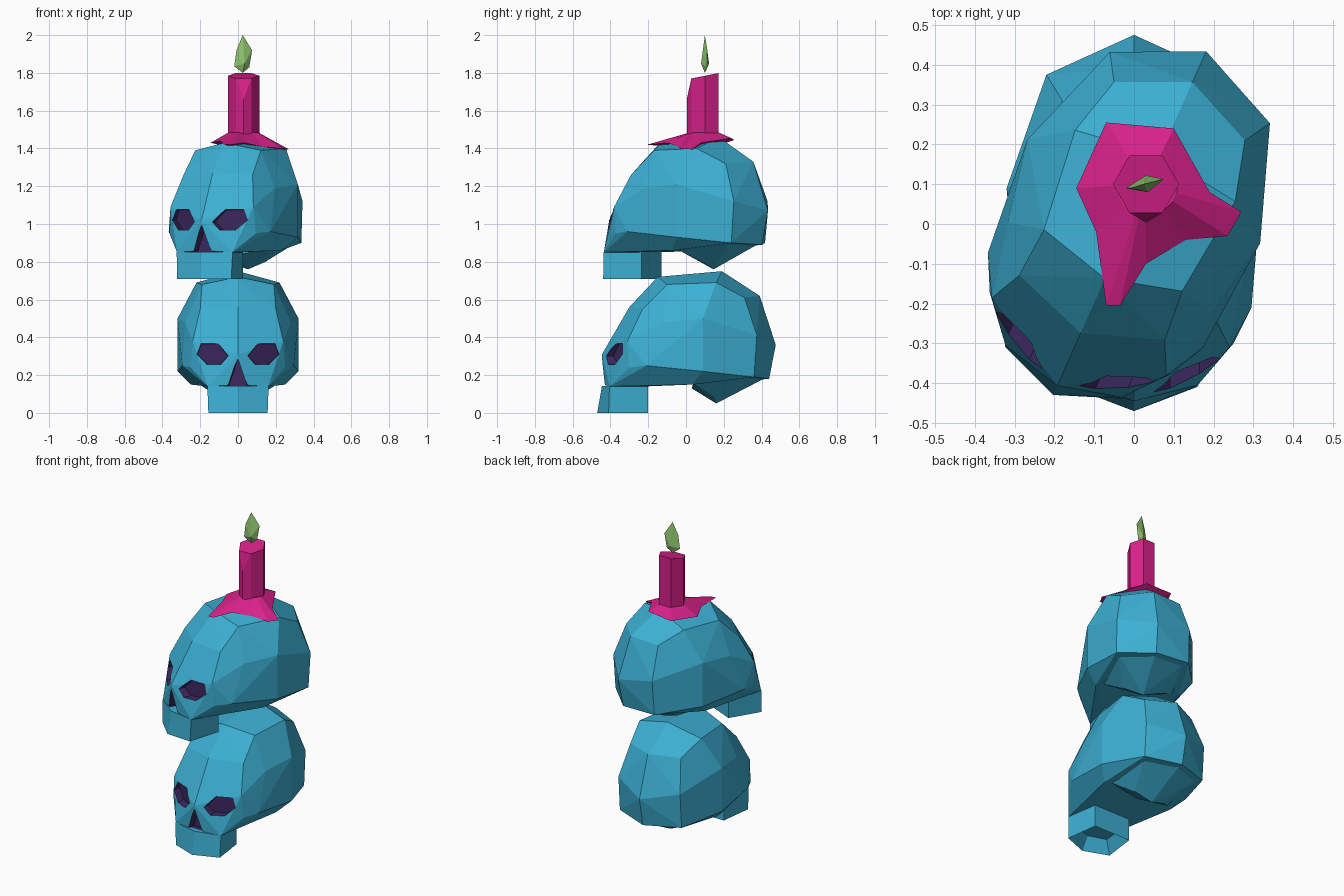
import bpy, bmesh, math
from mathutils import Vector

if "Cube" in bpy.data.objects:
    bpy.data.objects.remove(bpy.data.objects["Cube"])


def material(name, rgb):
    m = bpy.data.materials.new(name)
    m.diffuse_color = (*rgb, 1)
    m.use_nodes = True
    m.node_tree.nodes["Principled BSDF"].inputs["Base Color"].default_value = m.diffuse_color
    return m


BONE = material("blue bone", (0.045, 0.43, 0.65))
SOCKET = material("dark purple", (0.045, 0.021, 0.114))
WAX = material("pink wax", (0.68, 0.015, 0.25))
FLAME = material("green flame", (0.28, 0.56, 0.16))


def add_object(name, bm, *mats):
    bmesh.ops.recalc_face_normals(bm, faces=bm.faces)
    me = bpy.data.meshes.new(name)
    bm.to_mesh(me)
    bm.free()
    for m in mats:
        me.materials.append(m)
    ob = bpy.data.objects.new(name, me)
    bpy.context.collection.objects.link(ob)
    return ob


def mirrored(points):
    return points + [(-x, y, z) for x, y, z in points if x > 0]


def hull(points):
    bm = bmesh.new()
    for p in points:
        bm.verts.new(p)
    res = bmesh.ops.convex_hull(bm, input=bm.verts[:])
    loose = [v for v in bm.verts if not v.link_faces]
    bmesh.ops.delete(bm, geom=loose, context='VERTS')
    bmesh.ops.dissolve_limit(bm, angle_limit=math.radians(3),
                             verts=bm.verts[:], edges=bm.edges[:])
    return bm


def prism(bm, front, back, index=0):
    """Closed solid between two rings with equal point counts."""
    a = [bm.verts.new(p) for p in front]
    b = [bm.verts.new(p) for p in back]
    n = len(a)
    faces = [bm.faces.new(a), bm.faces.new(b[::-1])]
    faces += [bm.faces.new((a[i], b[i], b[(i + 1) % n], a[(i + 1) % n])) for i in range(n)]
    for f in faces:
        f.material_index = index
    return faces


# Cranium and face: half the corner points, mirrored
head_points = mirrored([
    # midline from face over the crown to the back
    (0, -0.44, 0.15), (0, -0.445, 0.31), (0, -0.30, 0.56), (0, -0.15, 0.72),
    (0, 0.19, 0.75), (0, 0.39, 0.62), (0, 0.475, 0.36), (0, 0.44, 0.18),
    # crown and forehead
    (0.19, -0.10, 0.68), (0.22, 0.16, 0.69), (0.18, 0.31, 0.61), (0.20, -0.23, 0.55),
    # sides and back
    (0.28, -0.12, 0.48), (0.32, 0.09, 0.50), (0.32, 0.09, 0.22),
    (0.22, 0.375, 0.41), (0.22, 0.36, 0.19), (0.25, 0.03, 0.15),
    # brow, cheek and upper jaw
    (0.24, -0.31, 0.38), (0.295, -0.21, 0.25), (0.25, -0.30, 0.24),
    (0.16, -0.405, 0.14), (0.13, -0.22, 0.14)])
skull = add_object("lower_skull", hull(head_points), BONE, SOCKET)

# Eye and nose sockets, cut into the face
eye = [(0.04, 0.30), (0.10, 0.375), (0.205, 0.375), (0.23, 0.31), (0.17, 0.25), (0.085, 0.25)]
nose = [(0, 0.285), (0.07, 0.142), (-0.07, 0.142)]
bm = bmesh.new()
for s in (1, -1):
    prism(bm, [(s * x, -0.6, z) for x, z in eye],
          [(s * (0.13 + (x - 0.13) * 0.85), -0.405 + 0.5 * x, 0.31 + (z - 0.31) * 0.85)
           for x, z in eye], 1)
prism(bm, [(x, -0.6, z) for x, z in nose], [(x * 0.7, -0.385, z) for x, z in nose], 1)
cutter = add_object("socket_cutter", bm, BONE, SOCKET)
cutter.hide_render = True
mod = skull.modifiers.new("sockets", 'BOOLEAN')
mod.operation = 'DIFFERENCE'
mod.solver = 'EXACT'
mod.object = cutter
bpy.context.view_layer.objects.active = skull
bpy.ops.object.modifier_apply(modifier=mod.name)
bpy.data.objects.remove(cutter)

# Skull base bulge
base = hull(mirrored([(0, 0.03, 0.13), (0, 0.16, 0.05), (0.11, 0.14, 0.09), (0.22, 0.04, 0.16),
                      (0.21, 0.35, 0.20), (0, 0.43, 0.19), (0, 0.2, 0.3)]))
base_mesh = bpy.data.meshes.new("skull_base")
base.to_mesh(base_mesh)
base.free()

# Hollow upper jaw
jaw = bmesh.new()
bottom = [(0, -0.47), (0.157, -0.41), (0.13, -0.20), (-0.13, -0.20), (-0.157, -0.41)]
top = [(0, -0.445), (0.162, -0.405), (0.13, -0.20), (-0.13, -0.20), (-0.162, -0.405)]
under = prism(jaw, [(x, y, 0.0) for x, y in bottom], [(x, y, 0.142) for x, y in top])[0]
bmesh.ops.recalc_face_normals(jaw, faces=jaw.faces)
bmesh.ops.inset_region(jaw, faces=[under], thickness=0.05)
bmesh.ops.translate(jaw, verts=under.verts[:], vec=(0, 0, 0.08))
jaw_mesh = bpy.data.meshes.new("jaw")
jaw.to_mesh(jaw_mesh)
jaw.free()

bm = bmesh.new()
for me in (skull.data, base_mesh, jaw_mesh):
    bm.from_mesh(me)
bm.to_mesh(skull.data)
bm.free()
for me in (base_mesh, jaw_mesh):
    bpy.data.meshes.remove(me)

# Second skull, turned and stacked on top
upper = skull.copy()
upper.data = skull.data.copy()
upper.name = "upper_skull"
upper.location = (-0.012, 0, 0.71)
upper.rotation_euler.z = math.radians(-24)
bpy.context.collection.objects.link(upper)

# Six-sided candle with a drip ridge at the front
cx, cy = 0.03, 0.10
ring = [(cx + 0.083 * math.cos(i * math.pi / 3), cy + 0.083 * math.sin(i * math.pi / 3))
        for i in range(6)]
add_object("candle", hull([(x, y, 1.42) for x, y in ring]
                          + [(x, y, 1.765 + 0.2 * y) for x, y in ring]
                          + [(cx, 0.004, 1.66), (cx, 0.004, 1.42)]), WAX)

# Melted wax pool with drips
pool = [(-0.07, 0.255, 1.445), (0.10, 0.24, 1.455), (0.19, 0.08, 1.43), (0.27, 0.03, 1.395),
        (0.235, -0.03, 1.40), (0.13, -0.04, 1.41), (0.03, -0.10, 1.43), (-0.035, -0.205, 1.42),
        (-0.07, -0.205, 1.42), (-0.095, -0.02, 1.44), (-0.145, 0.09, 1.43)]
bm = bmesh.new()
inner = []
for x, y, z in pool:
    d = Vector((x - cx, y - cy)).normalized() * 0.08
    inner.append((cx + d.x, cy + d.y, 1.485))
outer = [bm.verts.new(p) for p in pool]
collar = [bm.verts.new(p) for p in inner]
centre = bm.verts.new((cx, cy, 1.39))
bm.faces.new(collar)
for i in range(len(pool)):
    j = (i + 1) % len(pool)
    bm.faces.new((outer[i], outer[j], collar[j], collar[i]))
    bm.faces.new((outer[j], outer[i], centre))
add_object("wax_pool", bm, WAX)

# Faceted flame
add_object("flame", hull([(0.025, 0.10, 2.0), (0.025, 0.10, 1.80), (0.075, 0.113, 1.92),
                          (0.06, 0.11, 1.83), (-0.02, 0.09, 1.835), (-0.008, 0.09, 1.92),
                          (0.03, 0.122, 1.85), (0.035, 0.08, 1.85)]), FLAME)
